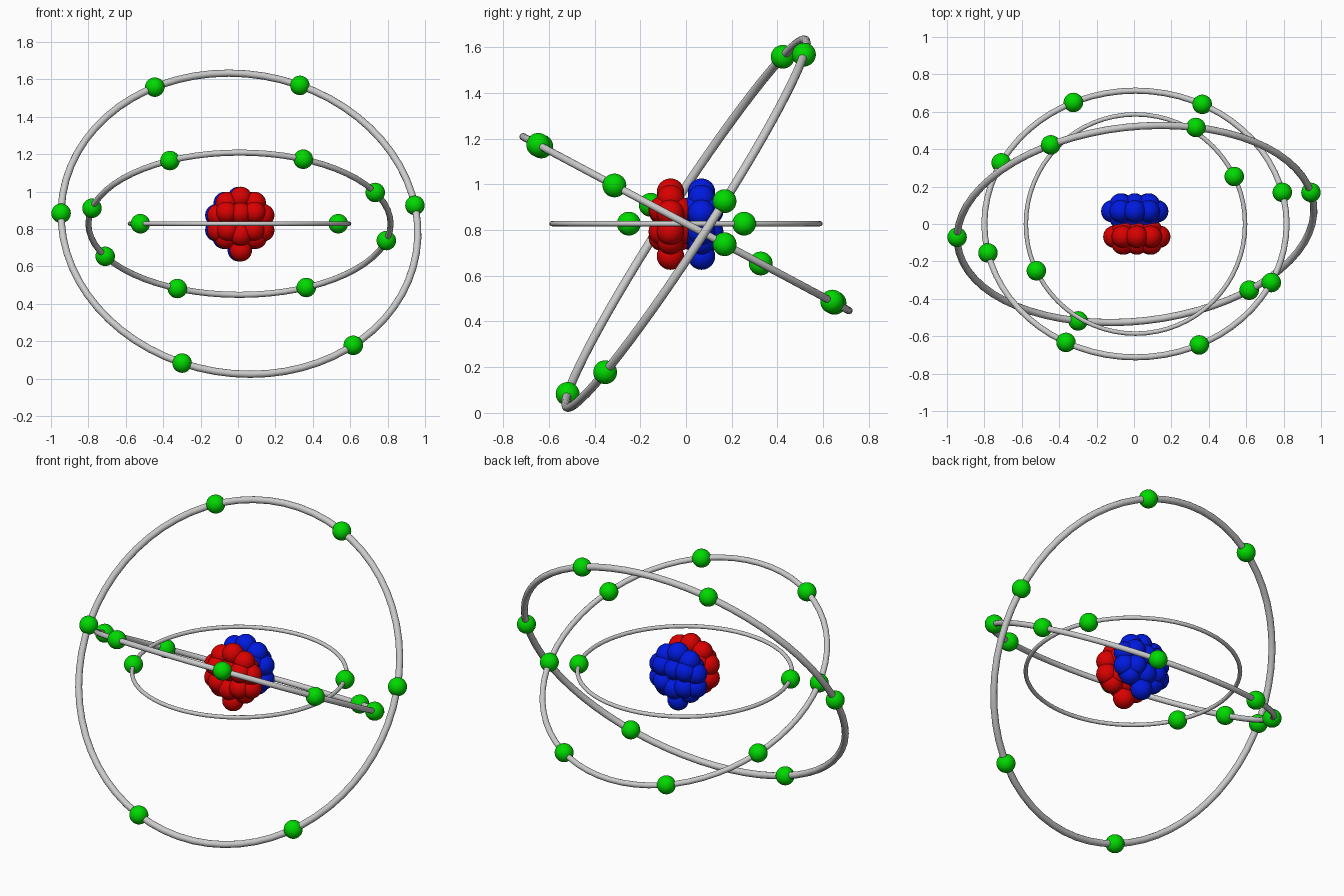
import bpy
from math import cos, sin
from mathutils import Vector

if "Cube" in bpy.data.objects:
    bpy.data.objects.remove(bpy.data.objects["Cube"])

CENTRE = Vector((0.008, 0, 0.828))


def material(name, rgb):
    mat = bpy.data.materials.new(name)
    mat.diffuse_color = (*rgb, 1)
    mat.use_nodes = True
    mat.node_tree.nodes["Principled BSDF"].inputs["Base Color"].default_value = mat.diffuse_color
    return mat


GREEN = material("green", (0, 0.7, 0))
RED = material("red", (0.7, 0, 0))
BLUE = material("blue", (0, 0.01, 0.75))


def ring(name, radius, normal):
    # Tube thickness grows with the orbit
    bpy.ops.mesh.primitive_torus_add(
        major_radius=radius, minor_radius=radius * 0.02,
        major_segments=64, minor_segments=12, location=CENTRE,
        rotation=Vector(normal).to_track_quat('Z', 'Y').to_euler())
    bpy.context.object.name = name
    bpy.ops.object.shade_smooth()


def ball(name, offset, radius, mat, segments):
    bpy.ops.mesh.primitive_uv_sphere_add(
        radius=radius, segments=segments, ring_count=segments // 2,
        location=CENTRE + Vector(offset))
    ob = bpy.context.object
    ob.name = name
    ob.data.materials.append(mat)
    bpy.ops.object.shade_smooth()


def orbit(name, radius, normal, spots):
    # Ring plus electrons snapped onto its plane and radius
    ring(name + "_orbit_ring", radius, normal)
    n = Vector(normal).normalized()
    for x, y in spots:
        p = Vector((x, y, -(n.x * x + n.y * y) / n.z))
        ball(name + "_electron", p.normalized() * radius, 0.052, GREEN, 32)


# Three orbits, electrons given by their x, y as seen from the top
orbit("inner", 0.586, (0, 0, 1), [(-0.53, -0.25), (0.53, 0.255)])
orbit("middle", 0.808, (0, sin(0.49), cos(0.49)),
      [(-0.37, -0.63), (0.34, -0.645), (-0.79, -0.155), (0.73, -0.315),
       (0.79, 0.17), (-0.725, 0.33), (-0.335, 0.655), (0.36, 0.645)])
orbit("outer", 0.958, (0.0935, -0.835, 0.542),
      [(-0.945, -0.07), (0.945, 0.17), (-0.455, 0.425),
       (0.325, 0.52), (-0.305, -0.515), (0.61, -0.355)])


def cluster(name, x0, y0, mat):
    # Middle layer tapers to a single ball at top and bottom
    for x, z in ((0, 0.138), (0.075, 0.11), (0.12, 0.045),
                 (0.12, -0.035), (0.08, -0.075), (0, -0.142)):
        for side in ((1, -1) if x else (1,)):
            ball(name, (x0 + side * x, y0, z), 0.06, mat, 24)
    # Smaller layers before and behind
    for x, z in ((0, 0.055), (0.075, 0.06), (0.07, -0.035), (0, -0.06)):
        for side in ((1, -1) if x else (1,)):
            for y in (-0.036, 0.036):
                ball(name, (x0 + side * x, y0 + y, z), 0.06, mat, 24)


# Nucleus halves
cluster("proton", 0.007, -0.068, RED)
cluster("neutron", -0.004, 0.068, BLUE)
